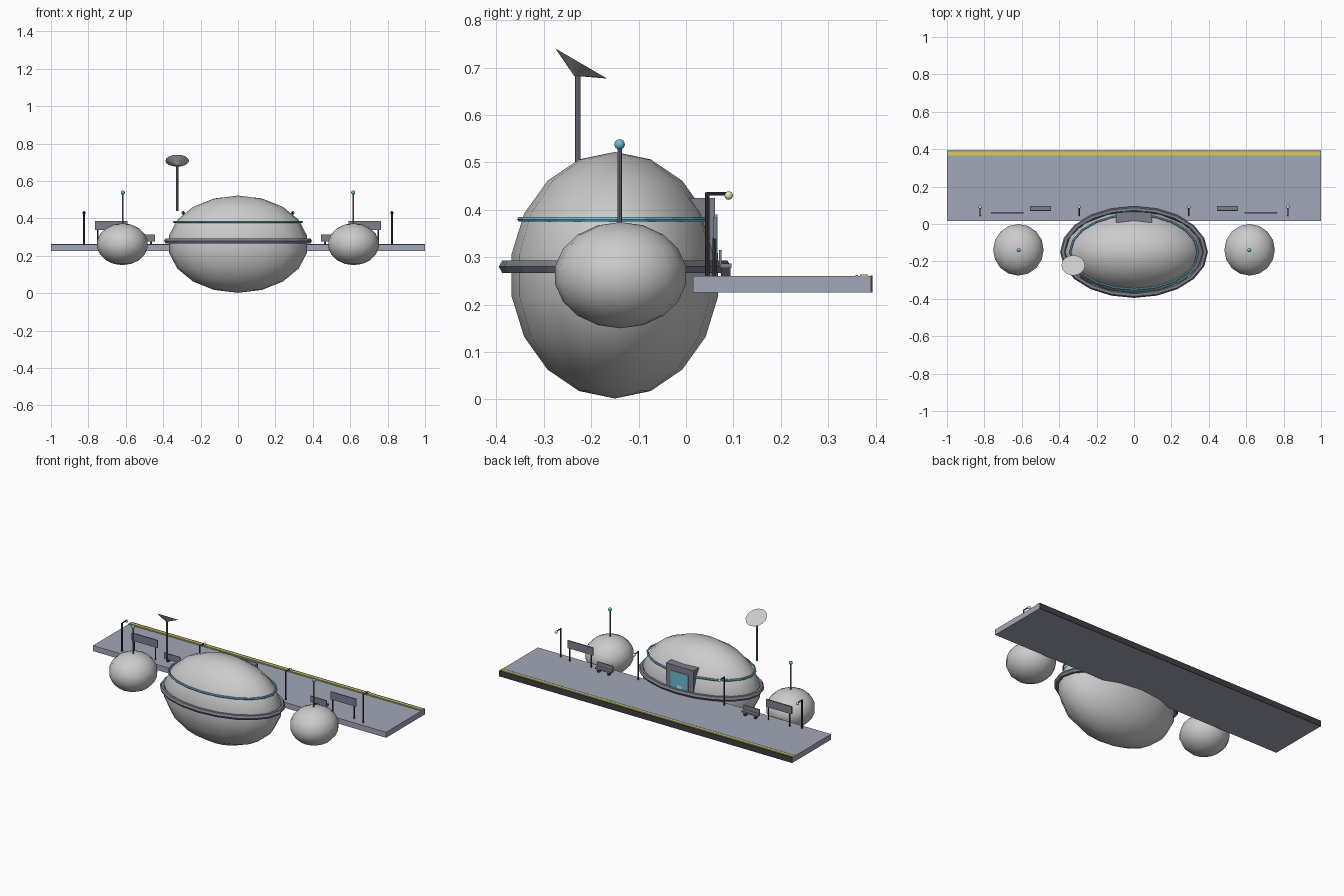
import bpy, math
from mathutils import Vector

if "Cube" in bpy.data.objects:
    bpy.data.objects.remove(bpy.data.objects["Cube"])

def mat(name, r, g, b):
    m = bpy.data.materials.new(name)
    m.diffuse_color = (r, g, b, 1)
    m.use_nodes = True
    m.node_tree.nodes["Principled BSDF"].inputs["Base Color"].default_value = m.diffuse_color
    return m

WHITE = mat("shell_white", .8, .8, .82)
DECK = mat("deck_grey", .36, .39, .48)
TRIM = mat("trim_grey", .2, .21, .26)
DARK = mat("dark_metal", .05, .05, .06)
BLUE = mat("glow_blue", .15, .5, .68)
YELLOW = mat("safety_yellow", .75, .6, .08)
CREAM = mat("lamp_cream", .85, .75, .5)

def finish(name, m, smooth=False):
    o = bpy.context.object
    o.name = name
    o.data.materials.append(m)
    if smooth:
        bpy.ops.object.shade_smooth_by_angle(angle=math.radians(40))
    return o

def box(name, x0, x1, y0, y1, z0, z1, m):
    bpy.ops.mesh.primitive_cube_add(size=1, location=((x0+x1)/2, (y0+y1)/2, (z0+z1)/2))
    bpy.context.object.scale = (abs(x1-x0), y1-y0, z1-z0)
    bpy.ops.object.transform_apply(location=False, rotation=False)
    return finish(name, m)

def ball(name, loc, radii, m, seg=16, rings=9):
    bpy.ops.mesh.primitive_uv_sphere_add(segments=seg, ring_count=rings, radius=1, location=loc)
    bpy.context.object.scale = radii
    bpy.ops.object.transform_apply(location=False, rotation=False)
    return finish(name, m, True)

def rod(name, a, b, r, m, sides=8):
    a, b = Vector(a), Vector(b)
    d = b - a
    bpy.ops.mesh.primitive_cylinder_add(vertices=sides, radius=r, depth=d.length, location=(a+b)/2,
                                        rotation=d.to_track_quat('Z', 'Y').to_euler())
    return finish(name, m, True)

def hoop(name, z, rx, ry, t, m, sides):
    # elliptical band around the main hull, with even tube thickness
    bpy.ops.mesh.primitive_torus_add(major_segments=20, minor_segments=sides, major_radius=1,
                                     minor_radius=t, location=(0, -.15, z))
    o = finish(name, m)
    for v in o.data.vertices:
        h = math.hypot(v.co.x, v.co.y)
        c, s, off = v.co.x/h, v.co.y/h, h - 1
        v.co.x, v.co.y = c*(rx+off), s*(ry+off)

# platform with edge stripes
box("platform", -1, 1, .015, .389, .226, .26, DECK)
box("platform_edge", -1, 1, .389, .393, .226, .261, DARK)
box("safety_stripe", -1, 1, .367, .384, .259, .263, YELLOW)
box("light_stripe", -1, 1, .357, .363, .259, .262, BLUE)

# main hull and its bands
ball("main_hull", (0, -.15, .262), (.375, .221, .26), WHITE)
hoop("hull_belt", .28, .38, .23, .015, TRIM, 6)
hoop("hull_light_band", .38, .342, .2, .006, BLUE, 6)

# doorway
box("door_frame_left", -.095, -.06, 0, .061, .26, .425, TRIM)
box("door_frame_right", .06, .095, 0, .061, .26, .425, TRIM)
box("door_lintel", -.06, .06, 0, .061, .39, .425, TRIM)
box("door_panel", -.06, .06, .02, .066, .26, .39, BLUE)

# dish antenna: tilted shallow cone on a mast
rod("dish_mast", (-.325, -.228, .44), (-.325, -.228, .688), .006, TRIM)
axis = Vector((0, .504, .864))
bpy.ops.mesh.primitive_cone_add(vertices=16, radius1=0, radius2=.063, depth=.03,
                                location=Vector((-.325, -.221, .7085)) - axis*.015,
                                rotation=(-math.atan2(axis.y, axis.z), 0, 0))
finish("dish", WHITE)

for s, side in ((-1, "left"), (1, "right")):
    # side pod and aerial
    ball(side + "_pod", (s*.618, -.138, .262), (.137, .14, .112), WHITE)
    rod(side + "_aerial", (s*.616, -.14, .36), (s*.616, -.14, .538), .0045, TRIM)
    ball(side + "_aerial_light", (s*.616, -.14, .538), (.011,)*3, BLUE, 12, 8)
    # lamp posts
    for x in (.293, .823):
        rod(side + "_lamp_post", (s*x, .045, .26), (s*x, .045, .436), .0045, DARK)
        rod(side + "_lamp_arm", (s*x, .043, .434), (s*x, .09, .434), .0035, DARK)
        ball(side + "_lamp", (s*x, .09, .43), (.009,)*3, CREAM, 12, 8)
    # notice board on two posts
    box(side + "_board", s*.59, s*.765, .057, .064, .338, .385, TRIM)
    for x in (.605, .75):
        rod(side + "_board_post", (s*x, .06, .26), (s*x, .06, .34), .004, DARK)
    # bench
    box(side + "_bench_seat", s*.445, s*.555, .072, .096, .277, .287, TRIM)
    box(side + "_bench_back", s*.445, s*.555, .07, .075, .287, .315, TRIM)
    for x in (.465, .535):
        box(side + "_bench_leg", s*(x-.006), s*(x+.006), .074, .094, .26, .277, DARK)
